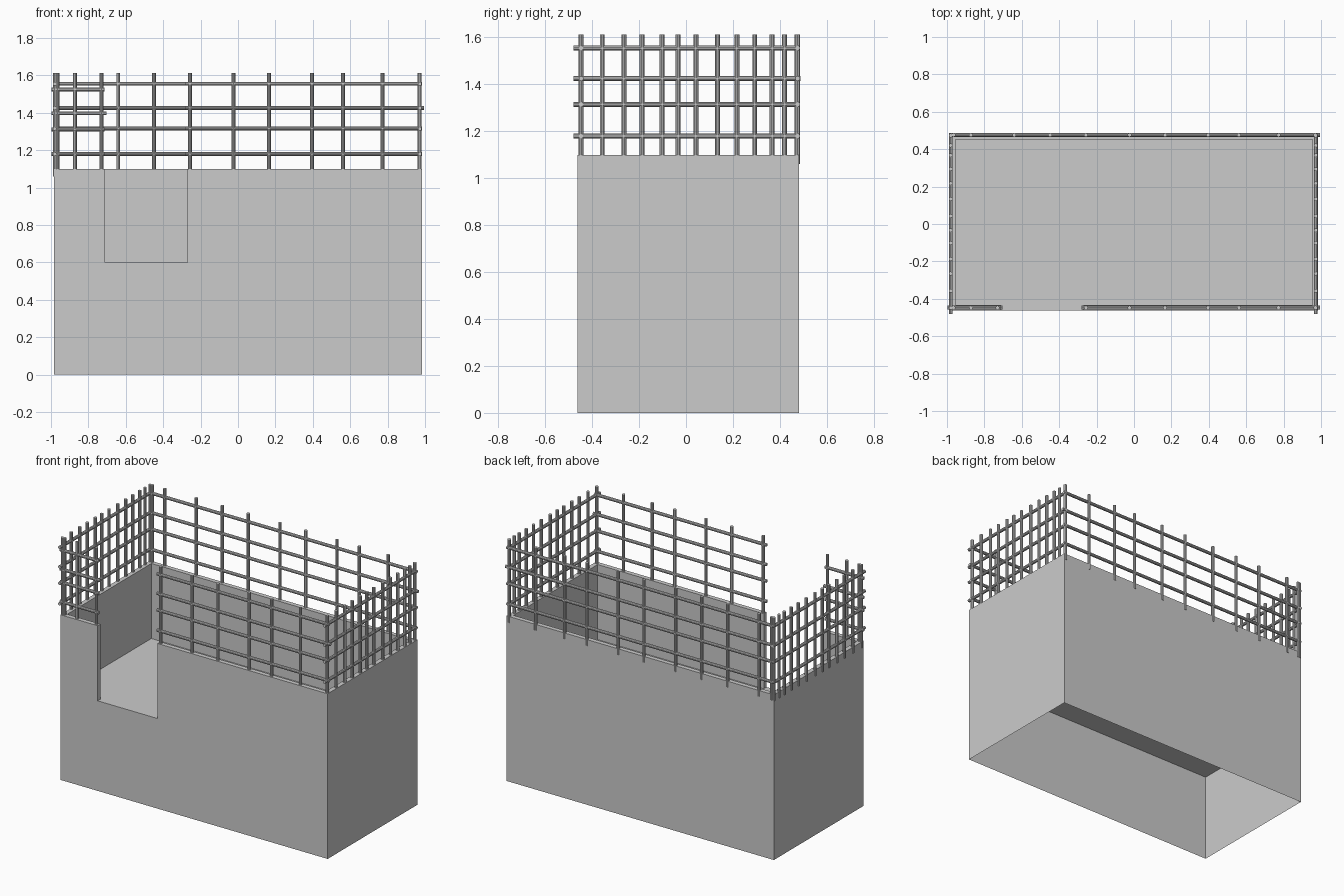
import bpy, bmesh
from mathutils import Vector, Matrix

if "Cube" in bpy.data.objects:
    bpy.data.objects.remove(bpy.data.objects["Cube"])

X0, X1, Y0, Y1 = -0.985, 0.985, -0.463, 0.482
FLOOR, TOP, T = 0.6, 1.1, 0.03
GAP0, GAP1 = -0.71, -0.27
R = 0.0105


def finish(bm, name):
    me = bpy.data.meshes.new(name)
    bm.to_mesh(me)
    bm.free()
    ob = bpy.data.objects.new(name, me)
    bpy.context.collection.objects.link(ob)
    return ob


# Lower skirt: open underneath, closed by the floor sheet
bm = bmesh.new()
corners = [(X0, Y0), (X1, Y0), (X1, Y1), (X0, Y1)]
low = [bm.verts.new((x, y, 0)) for x, y in corners]
high = [bm.verts.new((x, y, FLOOR)) for x, y in corners]
for i in range(4):
    j = (i + 1) % 4
    bm.faces.new((low[i], low[j], high[j], high[i]))
bm.faces.new(high)
finish(bm, "base_and_floor")

# Parapet: C-shaped plan with the doorway gap in the front
plan = [(GAP1, Y0), (X1, Y0), (X1, Y1), (X0, Y1), (X0, Y0), (GAP0, Y0),
        (GAP0, Y0 + T), (X0 + T, Y0 + T), (X0 + T, Y1 - T),
        (X1 - T, Y1 - T), (X1 - T, Y0 + T), (GAP1, Y0 + T)]
bm = bmesh.new()
low = [bm.verts.new((x, y, FLOOR)) for x, y in plan]
high = [bm.verts.new((x, y, TOP)) for x, y in plan]
n = len(plan)
for i in range(n):
    j = (i + 1) % n
    bm.faces.new((low[i], low[j], high[j], high[i]))
# top rim, one quad per wall section (i pairs with n-1-i)
for i in range(n // 2 - 1):
    bm.faces.new((high[i], high[i + 1], high[n - 2 - i], high[n - 1 - i]))
finish(bm, "parapet")


def bar(bm, a, b):
    a, b = Vector(a), Vector(b)
    d = b - a
    m = Matrix.Translation((a + b) / 2) @ d.to_track_quat('Z', 'Y').to_matrix().to_4x4()
    bmesh.ops.create_cone(bm, cap_ends=True, segments=10, radius1=R, radius2=R,
                          depth=d.length, matrix=m)


def fence(name, axis, fixed, posts, rails, start, end, bottom=1.06):
    """Grid of bars along x or y at a fixed position on the other axis."""
    def point(u, z):
        return (u, fixed, z) if axis == 'x' else (fixed, u, z)
    bm = bmesh.new()
    for u in posts:
        bar(bm, point(u, bottom), point(u, 1.612))
    for i, z in enumerate(rails):
        bar(bm, point(start, z), point(end + (0.01 if i == 1 else 0), z))
    ob = finish(bm, name)
    for o in bpy.context.selected_objects:
        o.select_set(False)
    ob.select_set(True)
    bpy.context.view_layer.objects.active = ob
    bpy.ops.object.shade_smooth_by_angle()


# Bar fences on top of the walls
rails = [1.555, 1.425, 1.315, 1.18]
long_posts = [-0.257, -0.024, 0.166, 0.396, 0.561, 0.773, 0.97]
side_posts = [-0.448, -0.357, -0.265, -0.187, -0.102, -0.034, 0.042,
              0.134, 0.217, 0.293, 0.367, 0.42, 0.473]
fence("back_fence", 'x', 0.476, [-0.965, -0.872, -0.64, -0.449] + long_posts,
      rails, -0.987, 0.985)
fence("front_fence_long", 'x', -0.447, long_posts, rails, -0.282, 0.985)
fence("front_fence_short", 'x', -0.447, [-0.965, -0.872, -0.73],
      [1.525, 1.397, 1.31, 1.18], -0.997, -0.713, 1.09)
for name, x in (("left_fence", -0.98), ("right_fence", 0.972)):
    fence(name, 'y', x, side_posts, rails, -0.48, 0.477)
